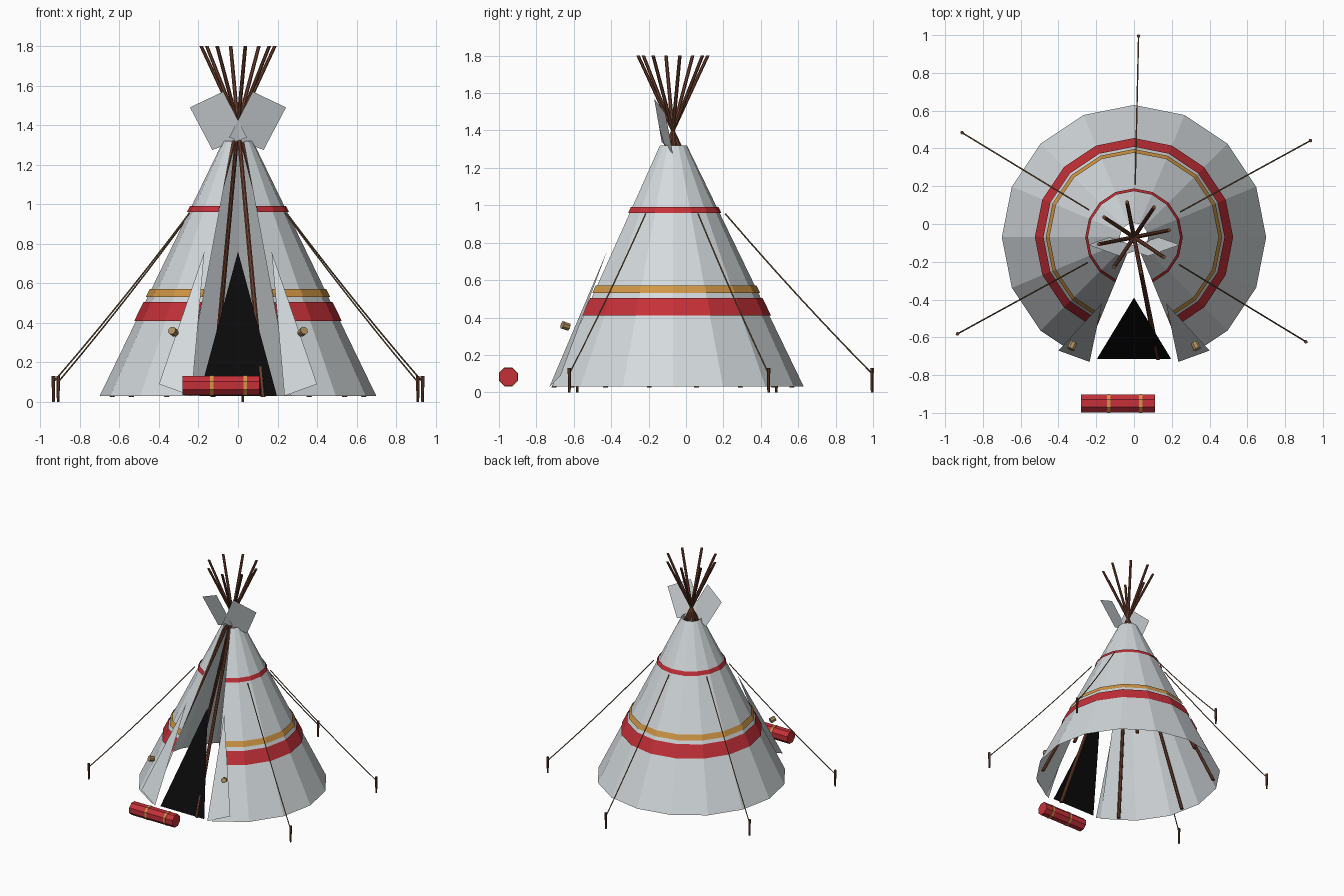
import bpy, bmesh, math
from mathutils import Vector

if "Cube" in bpy.data.objects:
    bpy.data.objects.remove(bpy.data.objects["Cube"])

CY = -0.07                      # cone axis sits at (0, CY)
Z0, R0, Z1, R1 = 0.03, 0.70, 1.32, 0.075


def mat(name, rgb):
    m = bpy.data.materials.new(name)
    m.diffuse_color = (*rgb, 1)
    m.use_nodes = True
    m.node_tree.nodes["Principled BSDF"].inputs["Base Color"].default_value = m.diffuse_color
    return m


CANVAS = mat("canvas", (0.66, 0.70, 0.72))
RED = mat("red cloth", (0.56, 0.03, 0.04))
OCHRE = mat("ochre", (0.64, 0.31, 0.06))
WOOD = mat("pole wood", (0.17, 0.055, 0.03))
STAKE = mat("stake wood", (0.12, 0.045, 0.025))
ROPE = mat("rope", (0.22, 0.13, 0.06))
TOGGLE = mat("toggle wood", (0.42, 0.28, 0.12))
BLACK = mat("dark doorway", (0.003, 0.003, 0.003))


def mesh(name, verts, faces, material):
    me = bpy.data.meshes.new(name)
    me.from_pydata([tuple(v) for v in verts], [], faces)
    me.materials.append(material)
    ob = bpy.data.objects.new(name, me)
    bpy.context.collection.objects.link(ob)
    return ob


def polar(r, deg, z):
    a = math.radians(deg)
    return Vector((r * math.cos(a), CY + r * math.sin(a), z))


def cone_r(z):
    return R0 + (R1 - R0) * (z - Z0) / (Z1 - Z0)


def cone_arc(name, za, zb, offset, material):
    """Open 16-sided cone strip, with the two front facets left out."""
    verts, faces = [], []
    for i in range(15):
        a = -67.5 + 22.5 * i
        verts += [polar(cone_r(za) + offset, a, za), polar(cone_r(zb) + offset, a, zb)]
    for i in range(14):
        k = 2 * i
        faces.append((k, k + 2, k + 3, k + 1))
    return mesh(name, verts, faces, material)


def tube(name, path, radii, sides, material, flat=False):
    """Capped tube along a path; flat keeps the rings horizontal."""
    path = [Vector(p) for p in path]
    axis = Vector((0, 0, 1)) if flat else (path[-1] - path[0]).normalized()
    u = axis.orthogonal().normalized()
    w = axis.cross(u)
    verts, faces = [], []
    for p, r in zip(path, radii):
        for s in range(sides):
            t = 2 * math.pi * (s + 0.5) / sides
            verts.append(p + u * r * math.cos(t) + w * r * math.sin(t))
    for k in range(len(path) - 1):
        for s in range(sides):
            n = (s + 1) % sides
            a, b = k * sides, (k + 1) * sides
            faces.append((a + s, a + n, b + n, b + s))
    last = (len(path) - 1) * sides
    faces.append(tuple(reversed(range(sides))))
    faces.append(tuple(range(last, last + sides)))
    return mesh(name, verts, faces, material)


# Cover and painted bands
cone_arc("cover", Z0, Z1, 0, CANVAS)
cone_arc("lower_red_band", 0.41, 0.505, 0.009, RED)
cone_arc("ochre_band", 0.53, 0.57, 0.009, OCHRE)
cone_arc("upper_red_band", 0.96, 0.99, 0.009, RED)

# Dark doorway
mesh("doorway", [(-0.197, -0.715, 0.03), (0.197, -0.715, 0.03), (0, -0.39, 0.76)],
     [(0, 1, 2)], BLACK)

# Eight poles crossing above the cover
for i in range(8):
    a = 11.25 + 45 * i
    tube(f"pole_{i + 1}", [polar(0.65, a, 0.025), polar(0.19, a + 180, 1.80)],
         [0.014, 0.010], 8, WOOD, flat=True)

# Door flaps, smoke flaps and toggles, mirrored left and right
for side, s in (("left", -1), ("right", 1)):
    mesh(f"{side}_door_flap",
         [(s * 0.17, -0.42, 0.76), (s * 0.40, -0.67, 0.09), (s * 0.235, -0.73, 0.03)],
         [(0, 1, 2)], CANVAS)
    mesh(f"{side}_smoke_flap",
         [(s * 0.075, -0.17, 1.57), (s * 0.243, -0.11, 1.49),
          (s * 0.13, -0.07, 1.275), (s * -0.045, -0.13, 1.338)],
         [(0, 1, 2, 3)], CANVAS)
    c = Vector((s * 0.327, -0.645, 0.355))
    d = Vector((s * 0.4, -0.85, 0.3)).normalized() * 0.02
    tube(f"{side}_toggle", [c - d, c + d], [0.021, 0.021], 8, TOGGLE)

# Guy ropes with stakes, skipping the doorway direction
for i in range(5):
    a = -31.3 + 60 * i
    start, end = polar(0.28, a, 0.955), polar(1.06, a, 0.105)
    path = []
    for k in range(7):
        t = k / 6
        p = start.lerp(end, t)
        p.z -= 0.06 * t * (1 - t)
        path.append(p)
    tube(f"guy_rope_{i + 1}", path, [0.004] * 7, 6, ROPE)
    tube(f"stake_{i + 1}", [polar(1.065, a, 0), polar(1.065, a, 0.13)],
         [0.007, 0.010], 6, STAKE, flat=True)

# Bedroll with two straps
tube("bedroll", [(-0.28, -0.95, 0.083), (0.11, -0.95, 0.083)], [0.052] * 2, 8, RED)
for i, x in enumerate((-0.133, 0.036)):
    tube(f"bedroll_strap_{i + 1}", [(x - 0.009, -0.95, 0.083), (x + 0.009, -0.95, 0.083)],
         [0.055] * 2, 8, OCHRE)
